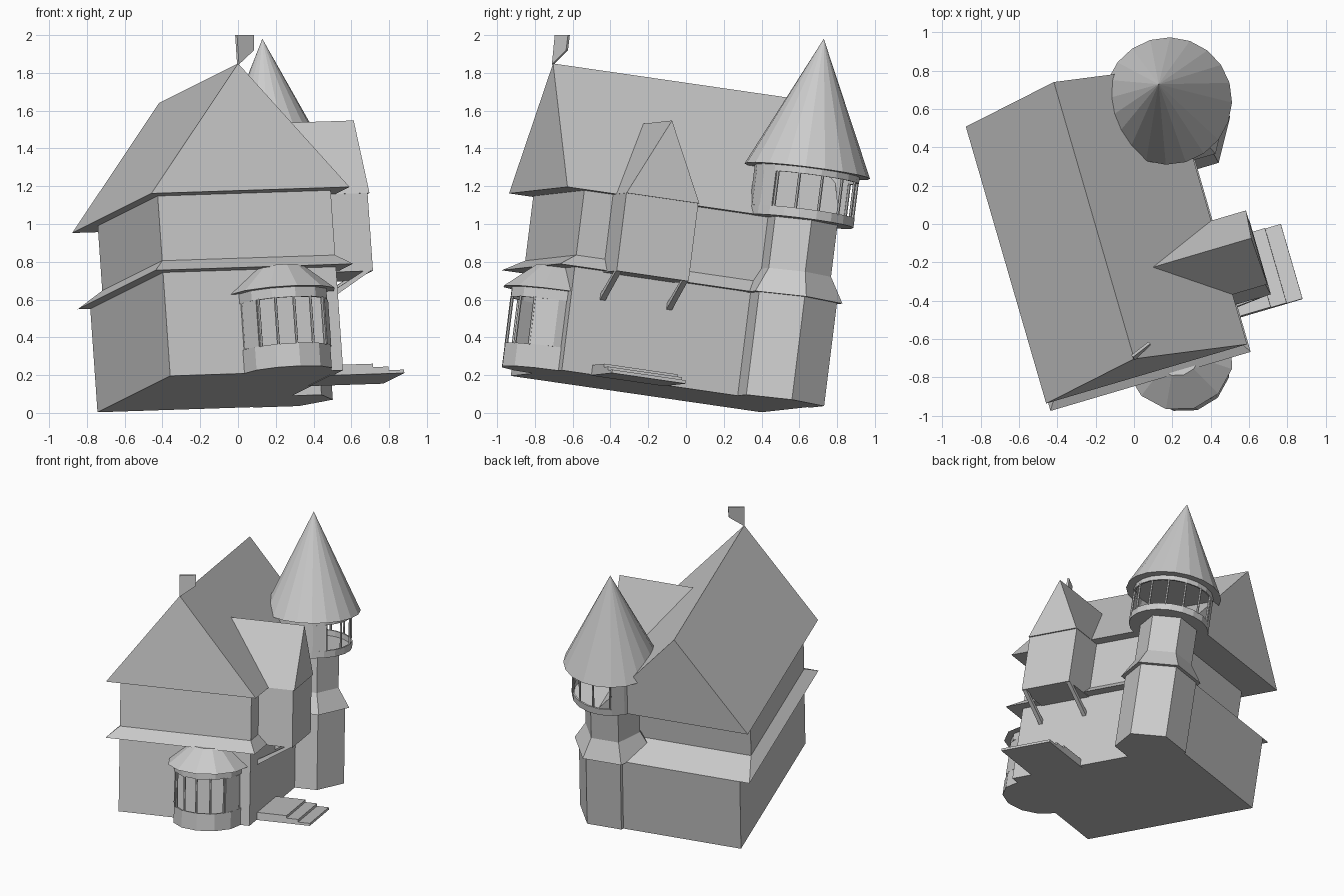
import bpy, bmesh
from math import cos, sin, radians
from mathutils import Matrix, Vector

cube = bpy.data.objects.get("Cube")
if cube:
    bpy.data.objects.remove(cube, do_unlink=True)

GREY = bpy.data.materials.new("light_grey")
GREY.use_nodes = True
GREY.diffuse_color = (0.6, 0.6, 0.6, 1)
GREY.node_tree.nodes["Principled BSDF"].inputs["Base Color"].default_value = (0.6, 0.6, 0.6, 1)

# The whole house leans: across, along and up axes of its own frame
ALONG = Vector((-0.276, 0.951, -0.138)).normalized()
ACROSS = Vector((0.96, 0.279, 0.032))
ACROSS = (ACROSS - ALONG * ACROSS.dot(ALONG)).normalized()
UP = ACROSS.cross(ALONG)
LEAN = Matrix((ACROSS, ALONG, UP)).transposed().to_4x4()


def loft(name, rings, closed=False, frame=LEAN):
    """Skin matching rings of points; cap the ends, or join them if closed."""
    bm = bmesh.new()
    loops = [[bm.verts.new(p) for p in ring] for ring in rings]
    pairs = list(zip(loops, loops[1:]))
    if closed:
        pairs.append((loops[-1], loops[0]))
    else:
        bm.faces.new(loops[0])
        bm.faces.new(loops[-1])
    for a, b in pairs:
        for i in range(len(a)):
            j = (i + 1) % len(a)
            bm.faces.new((a[i], a[j], b[j], b[i]))
    bmesh.ops.remove_doubles(bm, verts=bm.verts, dist=0.0002)
    bmesh.ops.recalc_face_normals(bm, faces=bm.faces)
    mesh = bpy.data.meshes.new(name)
    bm.to_mesh(mesh)
    bm.free()
    mesh.materials.append(GREY)
    obj = bpy.data.objects.new(name, mesh)
    bpy.context.collection.objects.link(obj)
    obj.matrix_world = frame
    return obj


def rect(u0, u1, v0, v1, w):
    return [(u0, v0, w), (u1, v0, w), (u1, v1, w), (u0, v1, w)]


def box(name, u0, u1, v0, v1, w0, w1):
    return loft(name, [rect(u0, u1, v0, v1, w0), rect(u0, u1, v0, v1, w1)])


def circle(c, r, w, n):
    return [(c[0] + r * cos(radians(360 * i / n)), c[1] + r * sin(radians(360 * i / n)), w)
            for i in range(n)]


def turned(name, c, n, profile):
    """Many-sided solid from (radius, height) pairs."""
    return loft(name, [circle(c, r, w, n) for r, w in profile])


def curved_wall(name, c, r, w0, w1, a0, a1, steps):
    """Thin wall following an arc; a full turn makes a ring."""
    full = a1 - a0 >= 360
    rings = []
    for i in range(steps if full else steps + 1):
        a = radians(a0 + (a1 - a0) * i / steps)
        rings.append([(c[0] + q * cos(a), c[1] + q * sin(a), w)
                      for q, w in ((r, w0), (r, w1), (r - 0.012, w1), (r - 0.012, w0))])
    return loft(name, rings, full)


def posts(name, c, r, w0, w1, a0, a1, count):
    for i in range(count):
        a = radians(a0 + (a1 - a0) * i / (count - 1))
        turned(f"{name}_{i + 1}", (c[0] + r * cos(a), c[1] + r * sin(a)), 6,
               [(0.008, w0), (0.008, w1)])


# House body, skirt roof and main gable roof
L, R, FRONT, BACK = -0.6, 0.355, -0.81, 0.585
BASE, MID, EAVE = 0.104, 0.657, 1.066
box("lower_walls", L, R, FRONT, BACK, BASE, MID)
loft("skirt_roof", [rect(-0.67, 0.42, -0.912, BACK, MID), rect(L, R, FRONT, 0.34, 0.72)])
box("upper_walls", L, R, FRONT, 0.34, 0.71, EAVE)
loft("main_roof", [[(-0.668, v, EAVE), (0.426, v, EAVE), (-0.14, v, 1.744)]
                   for v in (-0.925, 0.594)])

# Side dormer with gable and slanted brackets
box("dormer_walls", 0.3, 0.605, -0.65, -0.25, 0.65, EAVE)
loft("dormer_roof", [[(u, -0.652, EAVE), (u, -0.247, EAVE), (u, -0.453, 1.481)]
                     if u > 0.1 else [(u, -0.453, 1.481)] * 3
                     for u in (0.075, 0.42, 0.615)][1:])
loft("dormer_ridge", [[(0.42, -0.652, EAVE), (0.42, -0.247, EAVE), (0.42, -0.453, 1.481)],
                      [(0.075, -0.652, EAVE), (0.075, -0.247, EAVE), (0.075, -0.453, 1.481)]])
for i, v in enumerate((-0.635, -0.265)):
    loft(f"dormer_bracket_{i + 1}",
         [[(0.35, q, 0.5), (0.35, q, 0.535), (0.56, q, 0.655), (0.6, q, 0.655)]
          for q in (v - 0.015, v + 0.015)])

# Side entrance steps
for i, (u, w) in enumerate(((0.57, 0.155), (0.655, 0.137), (0.74, 0.118))):
    box(f"step_{i + 1}", 0.33, u, -0.645, -0.235, 0.1, w)

# Corner tower: six-sided shaft, open gallery and tall cone
TOWER = (0.392, 0.385)
turned("tower_lower", TOWER, 6, [(0.25, BASE), (0.25, 0.66)])
turned("tower_flare", TOWER, 6, [(0.28, 0.655), (0.2, 0.79)])
turned("tower_upper", TOWER, 6, [(0.2, 0.78), (0.2, 1.07)])
turned("gallery_floor", TOWER, 20, [(0.28, 1.065), (0.28, 1.075)])
curved_wall("gallery_sill", TOWER, 0.28, 1.07, 1.115, 0, 360, 20)
curved_wall("gallery_wall", TOWER, 0.28, 1.115, 1.3, 108, 308, 11)
curved_wall("gallery_header", TOWER, 0.28, 1.3, 1.336, 0, 360, 20)
posts("gallery_post", TOWER, 0.272, 1.11, 1.305, -50, 106, 7)
turned("tower_cone", TOWER, 20, [(0.335, 1.334), (0, 2.042)])

# Front bay: rounded wall, open window with posts, low roof
BAY = (0.05, FRONT)
turned("bay_floor", BAY, 12, [(0.24, BASE), (0.24, 0.12)])
curved_wall("bay_sill", BAY, 0.24, 0.12, 0.228, 0, 360, 12)
curved_wall("bay_left_wall", BAY, 0.24, 0.228, 0.475, -200, -143, 2)
curved_wall("bay_right_wall", BAY, 0.24, 0.228, 0.475, -41, 20, 2)
curved_wall("bay_header", BAY, 0.24, 0.475, 0.53, 0, 360, 12)
posts("bay_post", BAY, 0.23, 0.225, 0.48, -141, -43, 5)
turned("bay_roof", BAY, 12, [(0.285, 0.528), (0.12, 0.665)])

# Flag plate on the front peak
flag = [Vector(p) for p in ((0, -0.705, 1.845), (0.08, -0.63, 1.92),
                            (0.08, -0.62, 2.0), (-0.01, -0.69, 2.0))]
side = Vector((0.005, -0.005, 0))
loft("peak_flag", [[p - side for p in flag], [p + side for p in flag]], frame=Matrix())
